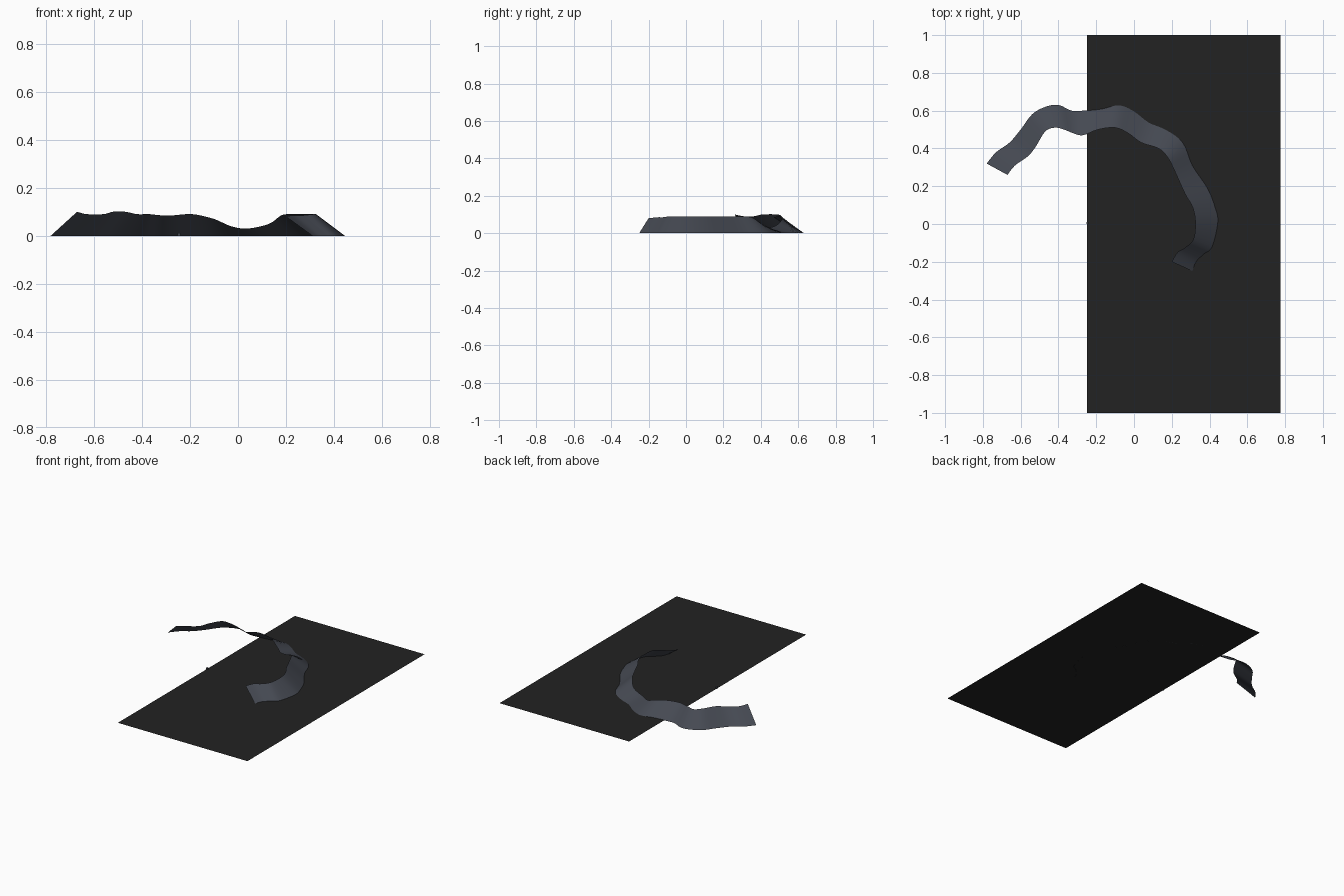
import bpy
import bmesh
from mathutils import Vector

old = bpy.data.objects.get("Cube")
if old:
    bpy.data.objects.remove(old, do_unlink=True)


def make_material(name, colour):
    mat = bpy.data.materials.new(name)
    mat.use_nodes = True
    mat.diffuse_color = colour
    mat.node_tree.nodes["Principled BSDF"].inputs["Base Color"].default_value = colour
    return mat


def make_object(name, bm, material):
    bm.normal_update()
    mesh = bpy.data.meshes.new(name)
    bm.to_mesh(mesh)
    bm.free()
    mesh.materials.append(material)
    obj = bpy.data.objects.new(name, mesh)
    bpy.context.collection.objects.link(obj)
    return obj


def smooth_path(points, steps):
    """Catmull-Rom curve through the points."""
    ends = [points[0]] + points + [points[-1]]
    path = []
    for a, b, c, d in zip(ends, ends[1:], ends[2:], ends[3:]):
        for i in range(steps):
            t = i / steps
            path.append(b + (c - a) * t / 2
                        + (a * 2 - b * 5 + c * 4 - d) * t * t / 2
                        + (b * 3 - a - c * 3 + d) * t ** 3 / 2)
    return path + [points[-1]]


black = make_material("matte black", (0.016, 0.016, 0.016, 1))
slate = make_material("slate grey", (0.06, 0.067, 0.085, 1))

# Flat ground sheet
bm = bmesh.new()
corners = [(-0.25, -1), (0.775, -1), (0.775, 1), (-0.25, 1)]
bm.faces.new([bm.verts.new((x, y, 0.001)) for x, y in corners])
make_object("ground_sheet", bm, black)

# Tiny marker at the middle of the sheet's right-hand edge
bm = bmesh.new()
bmesh.ops.create_cube(bm, size=0.012)
bmesh.ops.translate(bm, verts=bm.verts, vec=(-0.246, 0.005, 0.006))
make_object("edge_marker", bm, slate)

# Winding bank: outer edge x, y on the ground, then raised inner edge x, y, z
sections = [
    (-.78, .32, -.67, .26, .1), (-.73, .38, -.63, .31, .09),
    (-.66, .43, -.56, .36, .09), (-.6, .5, -.52, .41, .1),
    (-.54, .58, -.47, .49, .1), (-.47, .62, -.42, .51, .09),
    (-.4, .63, -.37, .5, .09), (-.33, .6, -.32, .48, .085),
    (-.27, .6, -.27, .47, .085), (-.17, .61, -.19, .5, .09),
    (-.08, .63, -.1, .51, .07), (0, .6, -.03, .48, .04),
    (.08, .54, .04, .43, .03), (.17, .5, .13, .4, .05),
    (.26, .43, .18, .35, .085), (.31, .31, .22, .27, .09),
    (.39, .19, .27, .16, .09), (.43, .09, .31, .09, .09),
    (.445, .01, .325, .01, .09), (.415, -.12, .315, -.08, .09),
    (.37, -.16, .27, -.125, .085), (.33, -.2, .23, -.15, .085),
    (.31, -.25, .2, -.2, .08),
]
outer = smooth_path([Vector((s[0], s[1], 0)) for s in sections], 4)
inner = smooth_path([Vector(s[2:]) for s in sections], 4)
bm = bmesh.new()
rows = [(bm.verts.new(o), bm.verts.new(i)) for o, i in zip(outer, inner)]
for (o1, i1), (o2, i2) in zip(rows, rows[1:]):
    bm.faces.new((o1, i1, i2, o2))
bank = make_object("winding_bank", bm, slate)
bpy.ops.object.select_all(action="DESELECT")
bank.select_set(True)
bpy.context.view_layer.objects.active = bank
bpy.ops.object.shade_smooth_by_angle()
